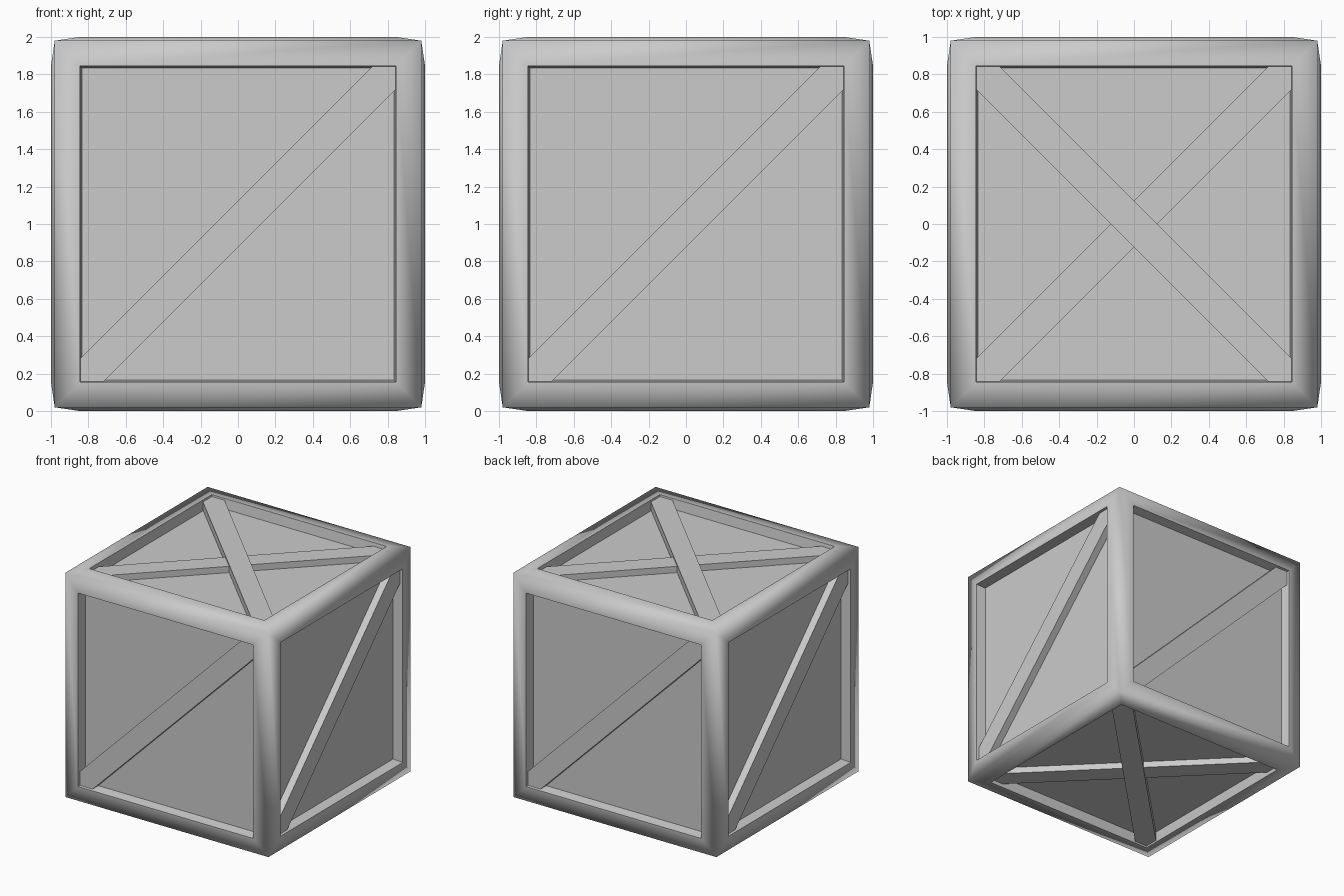
import bpy, bmesh
from math import radians
from mathutils import Matrix, Vector

if "Cube" in bpy.data.objects:
    bpy.data.objects.remove(bpy.data.objects["Cube"])

CENTRE = Matrix.Translation((0, 0, 1))
OPEN = 0.845      # half size of each recessed opening
PANEL = 0.915     # distance of the panels from the crate centre
CUT = 0.125       # corner cut of the brace, sets its width


def finish(name, bm, matrix):
    bmesh.ops.recalc_face_normals(bm, faces=bm.faces[:])
    bmesh.ops.transform(bm, matrix=matrix, verts=bm.verts[:])
    mesh = bpy.data.meshes.new(name)
    bm.to_mesh(mesh)
    bm.free()
    obj = bpy.data.objects.new(name, mesh)
    bpy.context.collection.objects.link(obj)
    return obj


def brace(name, matrix, height, flip=1):
    # diagonal plank trimmed to the square opening, local z faces outward
    a, b = OPEN - 0.002, OPEN - CUT
    outline = [(-a, -a), (-b, -a), (a, b), (a, a), (b, a), (-a, -b)]
    bm = bmesh.new()
    face = bm.faces.new([bm.verts.new((x * flip, y, PANEL - 0.01)) for x, y in outline])
    ext = bmesh.ops.extrude_face_region(bm, geom=[face])
    top = [v for v in ext["geom"] if isinstance(v, bmesh.types.BMVert)]
    bmesh.ops.translate(bm, verts=top, vec=(0, 0, height - PANEL + 0.01))
    return finish(name, bm, CENTRE @ matrix)


# crate body: swollen rim around a recessed panel on every side
bm = bmesh.new()
bmesh.ops.create_cube(bm, size=1.96)
sides = bm.faces[:]
for thickness, depth in ((0.98 - OPEN, 0.02), (0.012, PANEL - 1.0)):
    bmesh.ops.inset_individual(bm, faces=sides, thickness=thickness, depth=0,
                               use_even_offset=True)
    for f in sides:
        f.normal_update()
        bmesh.ops.translate(bm, verts=f.verts[:], vec=Vector(f.normal) * depth)
body = finish("crate_body", bm, CENTRE)
bpy.context.view_layer.objects.active = body
body.select_set(True)
bpy.ops.object.shade_smooth_by_angle(angle=radians(75))

# one rising diagonal on each upright side
for k, side in enumerate(("front", "right", "back", "left")):
    turn = Matrix.Rotation(radians(90 * k), 4, 'Z') @ Matrix.Rotation(radians(90), 4, 'X')
    brace(side + "_brace", turn, 0.978)

# crossed diagonals on top and bottom, one lapping over the other
for side, angle in (("top", 0), ("bottom", 180)):
    turn = Matrix.Rotation(radians(angle), 4, 'X')
    brace(side + "_lower_brace", turn, 0.97)
    brace(side + "_upper_brace", turn, 0.985, flip=-1)
